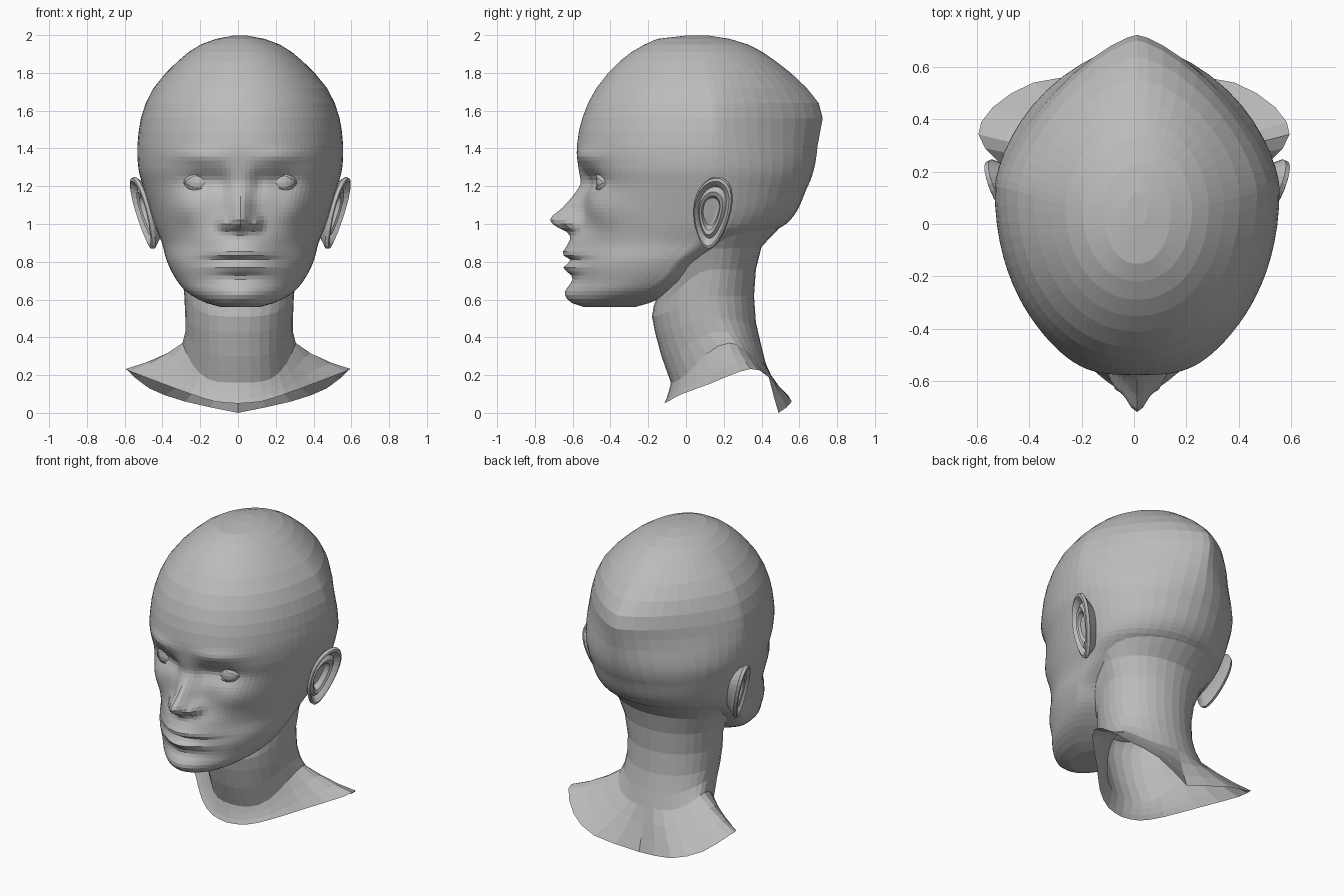
import bpy
import bmesh
from math import sin, cos, pi, exp, copysign
from mathutils import Vector

cube = bpy.data.objects.get("Cube")
if cube:
    bpy.data.objects.remove(cube, do_unlink=True)

CENTRE = 0.012  # the head sits slightly off the axis of the shoulders

clay = bpy.data.materials.new("grey_clay")
clay.use_nodes = True
clay.diffuse_color = (0.5, 0.5, 0.5, 1)
clay.node_tree.nodes["Principled BSDF"].inputs["Base Color"].default_value = clay.diffuse_color


def finish(name, bm):
    mesh = bpy.data.meshes.new(name)
    bm.to_mesh(mesh)
    bm.free()
    mesh.materials.append(clay)
    obj = bpy.data.objects.new(name, mesh)
    bpy.context.collection.objects.link(obj)
    return obj


def loft(name, rings, closed=True, cap_start=False, cap_end=False, hidden=None):
    """Skin a list of point rings with quads, leaving out faces that are hidden."""
    bm = bmesh.new()
    rows = [[bm.verts.new(p) for p in ring] for ring in rings]
    count = len(rows[0])
    for low, high in zip(rows, rows[1:]):
        for i in range(count if closed else count - 1):
            j = (i + 1) % count
            bm.faces.new((low[i], low[j], high[j], high[i]))
    for wanted, row in ((cap_start, rows[0]), (cap_end, rows[-1])):
        if wanted:
            hub = bm.verts.new(sum((v.co for v in row), Vector()) / count)
            for i in range(count):
                bm.faces.new((row[i], row[(i + 1) % count], hub))
    bmesh.ops.recalc_face_normals(bm, faces=bm.faces)
    if hidden:
        inner = [f for f in bm.faces if hidden(f.calc_center_median())]
        bmesh.ops.delete(bm, geom=inner, context='FACES')
    return finish(name, bm)


def smooth_lookup(table, key):
    """Smooth curve through rows of (key, values...), sorted by key."""
    key = min(max(key, table[0][0]), table[-1][0])
    i = max(k for k in range(len(table) - 1) if table[k][0] <= key)
    a, b = table[i], table[i + 1]
    before, after = table[max(i - 1, 0)], table[min(i + 2, len(table) - 1)]
    span = b[0] - a[0]
    t = (key - a[0]) / span
    result = []
    for c in range(1, len(a)):
        ta = (b[c] - before[c]) / (b[0] - before[0]) * span
        tb = (after[c] - a[c]) / (after[0] - a[0]) * span
        d = b[c] - a[c]
        result.append(a[c] + t * (ta + t * (3 * d - 2 * ta - tb + t * (ta + tb - 2 * d))))
    return result


def bump(value, centre, width):
    return exp(-((value - centre) / width) ** 2)


def power(value, exponent):
    return copysign(abs(value) ** exponent, value)


# Head sections: height, front, back, half width, depth of the widest point
SECTIONS = [
    (0.56, -0.53, -0.27, 0.10, -0.38),
    (0.58, -0.58, -0.20, 0.175, -0.36),
    (0.63, -0.60, -0.09, 0.27, -0.25),
    (0.7, -0.59, 0.01, 0.335, -0.14),
    (0.8, -0.59, 0.1, 0.387, -0.06),
    (0.9, -0.575, 0.3, 0.415, 0.04),
    (1.0, -0.555, 0.53, 0.455, 0.1),
    (1.2, -0.55, 0.645, 0.515, 0.12),
    (1.3, -0.57, 0.68, 0.54, 0.13),
    (1.44, -0.575, 0.7, 0.543, 0.14),
    (1.6, -0.535, 0.72, 0.515, 0.14),
    (1.74, -0.46, 0.62, 0.445, 0.12),
    (1.88, -0.33, 0.45, 0.31, 0.08),
    (1.95, -0.22, 0.33, 0.21, 0.06),
    (1.985, -0.13, 0.21, 0.11, 0.05),
    (2.0, 0.03, 0.1, 0.02, 0.05),
]
# Nose ridge: height, projection, half width
NOSE = [(0.92, 0, 0.07), (0.94, 0.015, 0.07), (0.965, 0.055, 0.065),
        (0.99, 0.125, 0.065), (1.03, 0.16, 0.068), (1.085, 0.105, 0.06),
        (1.2, 0.015, 0.055), (1.28, 0, 0.055)]


def face_relief(x, z):
    """How far the face stands forward of the plain section."""
    x = abs(x)
    projection, spread = smooth_lookup(NOSE, z)
    ridge = projection * bump(x, 0, spread)
    wings = 0.05 * bump(x, 0.085, 0.03) * bump(z, 1.0, 0.033)
    sockets = -0.045 * bump(x, 0.2, 0.11) * bump(z, 1.23, 0.06)
    inner_corner = -0.02 * bump(x, 0.1, 0.04) * bump(z, 1.22, 0.07)
    brow = 0.02 * bump(x, 0.22, 0.14) * bump(z, 1.36, 0.04)
    cheekbone = 0.035 * bump(x, 0.3, 0.1) * bump(z, 1.08, 0.09)
    hollow = -0.012 * bump(x, 0.28, 0.09) * bump(z, 0.88, 0.08)
    muzzle = 0.05 * bump(x, 0, 0.17) * bump(z, 0.88, 0.1)
    upper_lip = 0.025 * bump(x, 0, 0.14) * bump(z, 0.843, 0.028)
    lower_lip = 0.045 * bump(x, 0, 0.13) * bump(z, 0.766, 0.03)
    mouth_line = -0.024 * bump(x, 0, 0.18) * bump(z, 0.805, 0.016)
    chin = 0.042 * bump(x, 0, 0.13) * bump(z, 0.63, 0.06)
    return (ridge + wings + sockets + inner_corner + brow + cheekbone + hollow
            + muzzle + upper_lip + lower_lip + mouth_line + chin)


def head_ring(z, count=76):
    front, back, width, middle = smooth_lookup(SECTIONS, z)
    back_power = 2 - 0.6 * bump(z, 1.57, 0.31)  # pointed at the back of the skull
    ring = []
    for i in range(count):
        u = 2 * i / count - 1
        angle = pi * (u + u ** 3) / 2  # finer steps across the face
        facing = cos(angle)
        e = 2 / (2.1 if facing > 0 else back_power)
        x = width * power(sin(angle), e)
        y = middle - ((middle - front) if facing > 0 else (back - middle)) * power(facing, e)
        if facing > 0:
            y -= face_relief(x, z) * min(1, 3 * facing)
        ring.append((x + CENTRE, y, z))
    return ring


def inside_neck(p):
    return p.z < 0.93 and (p.x / 0.27) ** 2 + ((p.y - 0.12) / 0.22) ** 2 < 1


# Skull and face, open where the neck joins
heights = [0.56 + 0.021 * i for i in range(42)]
heights += [1.49, 1.56, 1.64, 1.72, 1.8, 1.86, 1.91, 1.95, 1.98, 1.997]
loft("head", [head_ring(z) for z in heights], cap_start=True, cap_end=True, hidden=inside_neck)

# Neck rings: front y and z, side x, y and z, back y and z
NECK = [
    (-0.13, 0.66, 0.42, 0.13, 0.98, 0.515, 1.0),
    (-0.15, 0.62, 0.345, 0.15, 0.87, 0.4, 0.88),
    (-0.17, 0.57, 0.305, 0.14, 0.76, 0.37, 0.76),
    (-0.18, 0.51, 0.29, 0.12, 0.62, 0.36, 0.62),
    (-0.165, 0.43, 0.285, 0.14, 0.5, 0.37, 0.48),
    (-0.13, 0.3, 0.285, 0.18, 0.43, 0.395, 0.37),
    (-0.08, 0.16, 0.3, 0.23, 0.37, 0.42, 0.27),
]
# Hem of the shoulders, from the throat round to the spine
HEM = [(0, 0, -0.115, 0.05), (1, 0.12, -0.095, 0.06), (2, 0.25, -0.02, 0.1),
       (3, 0.4, 0.13, 0.155), (4, 0.57, 0.29, 0.22), (5, 0.585, 0.39, 0.225),
       (6, 0.47, 0.5, 0.13), (7, 0.28, 0.56, 0.06), (8, 0, 0.49, 0)]
STEPS = 32


def neck_ring(row):
    fy, fz, sx, sy, sz, by, bz = row
    ring = []
    for i in range(STEPS):
        angle = 2 * pi * i / STEPS
        c = cos(angle)
        ey, ez = (fy, fz) if c > 0 else (by, bz)
        ring.append(Vector((sx * sin(angle) + CENTRE / 2, sy + (ey - sy) * abs(c),
                            ez + (sz - ez) * sin(angle) ** 4)))
    return ring


hem = []
for i in range(STEPS):
    turn = i if i <= STEPS / 2 else STEPS - i
    x, y, z = smooth_lookup(HEM, 16 * turn / STEPS)
    hem.append(Vector((x if i == turn else -x, y, z)))
neck = [neck_ring([r * (1 - t) + s * t for r, s in zip(a, b)])
        for a, b in zip(NECK, NECK[1:]) for t in (0, 0.5)]
neck.append(neck_ring(NECK[-1]))
collar = [[p.lerp(q, t) - Vector((0, 0, 0.05 * t * (1 - t))) for p, q in zip(neck[-1], hem)]
          for t in (0.3, 0.65, 1)]
loft("neck_and_shoulders", neck + collar)

# Ear profile from the hidden root over the rim to the hollow: scale, height
EAR_PROFILE = [(0.55, -0.08), (0.85, -0.025), (1.0, 0), (0.98, 0.018), (0.9, 0.022),
               (0.8, 0.008), (0.72, -0.006), (0.6, 0.01), (0.48, 0.002),
               (0.38, -0.03), (0.2, -0.035)]


def ear(name, side):
    middle = Vector((0.505, 0.142, 1.06))
    up, back = Vector((0.05, 0.015, 0.19)), Vector((0.04, 0.115, 0.015))
    out = back.cross(up).normalized()
    rings = []
    for scale, height in EAR_PROFILE:
        ring = []
        for i in range(28):
            a = 2 * pi * i / 28
            width = 0.85 + 0.22 * sin(a)  # narrow lobe, broad top
            hollow_shift = back * 0.2 * (scale - 1)  # the hollow lies towards the cheek
            p = middle + (up * sin(a) + back * cos(a) * width) * scale
            p += out * height + hollow_shift
            ring.append((side * p.x + CENTRE, p.y, p.z))
        rings.append(ring)
    loft(name, rings, cap_end=True)


def eye(name, side):
    middle = Vector((side * 0.215 + CENTRE, -0.39, 1.22))
    bm = bmesh.new()
    bmesh.ops.create_uvsphere(bm, u_segments=20, v_segments=12, radius=0.086)
    bmesh.ops.translate(bm, vec=middle, verts=bm.verts)
    finish(name + "_eyeball", bm)
    # Lids follow the eyeball and leave an almond opening
    for part, sign, opening in (("upper", 1, 0.38), ("lower", -1, 0.32)):
        rows = []
        for j in range(6):
            row = []
            for i in range(13):
                turn = 1.15 * (i / 6 - 1)
                start = opening * cos(turn * pi / 2.3)
                tilt = sign * (start + (1.3 - start) * j / 5)
                radius = 0.094 - 0.003 * j
                row.append(middle + radius * Vector((
                    sin(turn), -cos(turn) * cos(tilt), cos(turn) * sin(tilt))))
            rows.append(row)
        loft(name + "_" + part + "_lid", rows, closed=False)


for label, direction in (("left", 1), ("right", -1)):
    ear(label + "_ear", direction)
    eye(label, direction)
